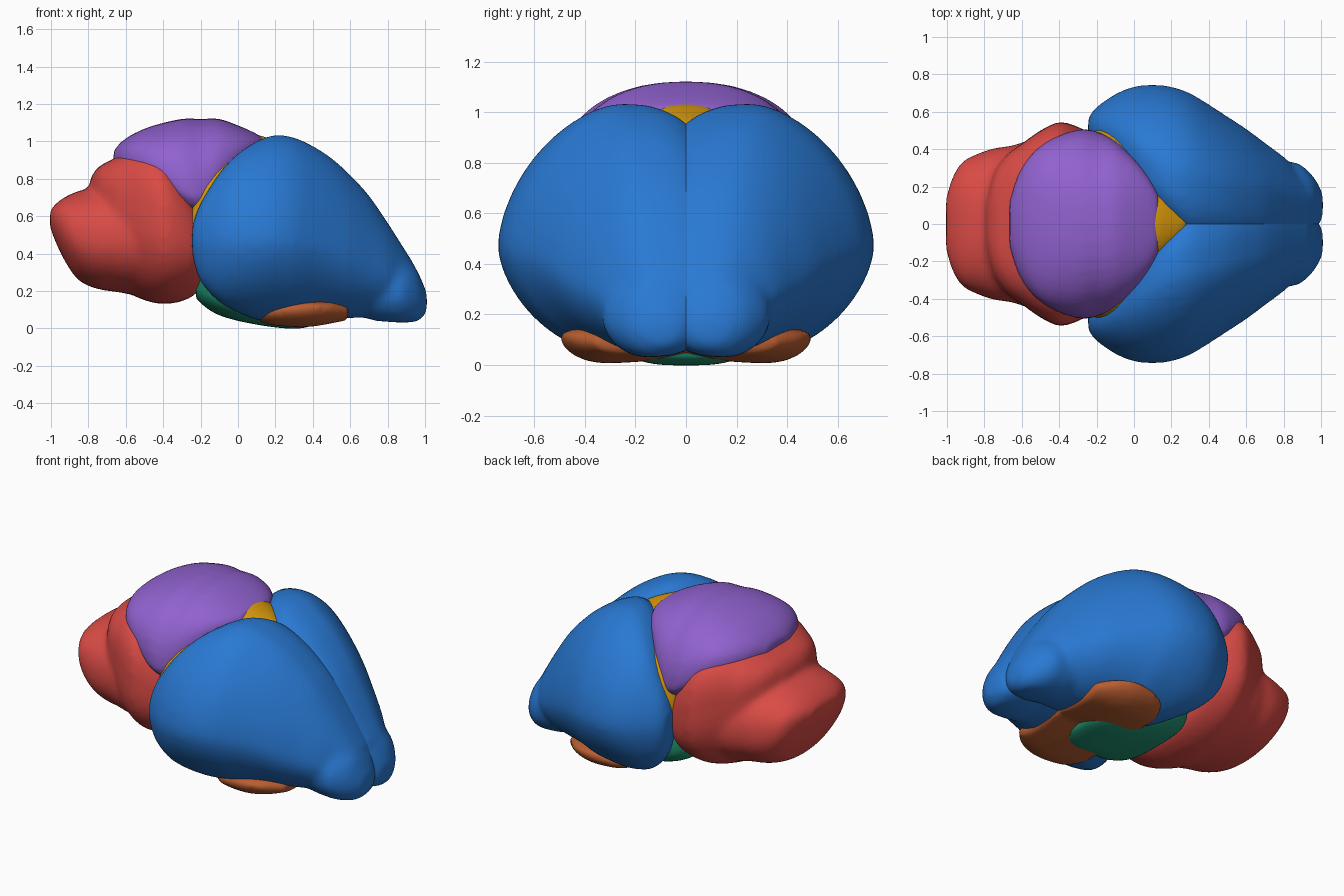
import bpy, bmesh, math
from mathutils import Matrix

cube = bpy.data.objects.get("Cube")
if cube:
    bpy.data.objects.remove(cube, do_unlink=True)

RING = 40
STEPS = 4


def material(name, rgb):
    m = bpy.data.materials.new(name)
    m.use_nodes = True
    m.diffuse_color = (*rgb, 1)
    m.node_tree.nodes["Principled BSDF"].inputs["Base Color"].default_value = (*rgb, 1)
    return m


BLUE = material("blue", (0.022, 0.19, 0.65))
RED = material("red", (0.70, 0.07, 0.06))
PURPLE = material("purple", (0.28, 0.12, 0.62))
YELLOW = material("amber", (0.67, 0.31, 0.003))
GREEN = material("green", (0.014, 0.29, 0.165))
ORANGE = material("rust orange", (0.48, 0.11, 0.03))


def blend(stations):
    """Catmull-Rom interpolation of section stations along the length."""
    out = []
    last = len(stations) - 1
    for i in range(last):
        a, b, c, d = (stations[max(0, min(last, i + k))] for k in (-1, 0, 1, 2))
        for s in range(STEPS):
            t = s / STEPS
            out.append([q + t / 2 * (r - p + t * (2 * p - 5 * q + 4 * r - w
                        + t * (3 * (q - r) + w - p))) for p, q, r, w in zip(a, b, c, d)])
    out.append(list(stations[-1]))
    return out


def loft(bm, stations, n_in, n_out, side=1, n_low=None):
    """Skin rounded sections: x, inner y, peak y, outer y, low z, mid z, high z."""
    rings = []
    for x, y_in, y_peak, y_out, z_low, z_mid, z_high in blend(stations):
        ring = []
        for k in range(RING):
            a = math.tau * k / RING
            c, s = math.cos(a), math.sin(a)
            n = n_out if c > 0 else n_in
            if n_low and s < 0:
                n = n_low
            ry = y_out - y_peak if c > 0 else y_peak - y_in
            rz = z_high - z_mid if s > 0 else z_mid - z_low
            y = y_peak + math.copysign(abs(c) ** (2 / n), c) * ry
            z = z_mid + math.copysign(abs(s) ** (2 / n), s) * rz
            ring.append(bm.verts.new((x, side * y, z)))
        rings.append(ring)
    for r, q in zip(rings, rings[1:]):
        for k in range(RING):
            j = (k + 1) % RING
            bm.faces.new((r[k], r[j], q[j], q[k]))
    bm.faces.new(rings[0])
    bm.faces.new(rings[-1])


def symmetric(rows):
    """Expand x, half width, low z, mid z, high z to full sections."""
    return [(x, -w, 0, w, lo, mid, hi) for x, w, lo, mid, hi in rows]


def organ(name, bm, mat, smooth=6):
    """Fuse the lobes of one part into a single soft skin."""
    bmesh.ops.recalc_face_normals(bm, faces=bm.faces[:])
    me = bpy.data.meshes.new(name)
    bm.to_mesh(me)
    bm.free()
    me.materials.append(mat)
    me.shade_smooth()
    ob = bpy.data.objects.new(name, me)
    bpy.context.collection.objects.link(ob)
    fuse = ob.modifiers.new("fuse", "REMESH")
    fuse.mode = "VOXEL"
    fuse.voxel_size = 0.02
    fuse.use_smooth_shade = True
    soft = ob.modifiers.new("soften", "SMOOTH")
    soft.factor = 0.5
    soft.iterations = smooth
    return ob


# Large paired hemispheres, each with a bulb at the tip
hemisphere = [
    (-.245, .46, .53, .57, .39, .47, .55), (-.2, .40, .52, .625, .25, .47, .67),
    (-.1, .28, .47, .695, .14, .47, .83), (0, .13, .40, .735, .085, .47, .935),
    (.1, .03, .32, .745, .045, .47, 1.0), (.2, -.04, .26, .735, .03, .47, 1.035),
    (.3, -.13, .25, .70, .035, .46, 1.02), (.4, -.14, .23, .64, .05, .44, .975),
    (.5, -.14, .21, .575, .055, .41, .91), (.6, -.14, .19, .51, .055, .37, .82),
    (.7, -.13, .17, .435, .06, .32, .71), (.8, -.12, .15, .36, .07, .28, .565),
    (.87, -.10, .14, .29, .09, .25, .455), (.94, -.06, .12, .225, .13, .22, .345)]
bulb = [
    (.62, .06, .16, .26, .13, .2, .27), (.7, -.03, .16, .325, .05, .2, .33),
    (.8, -.09, .165, .335, .035, .2, .36), (.88, -.09, .16, .325, .03, .19, .365),
    (.95, -.05, .14, .265, .035, .17, .32), (.985, -.01, .12, .215, .055, .15, .25),
    (1.01, .04, .11, .16, .09, .14, .19)]
for label, side in (("front", -1), ("back", 1)):
    bm = bmesh.new()
    loft(bm, hemisphere, 3, 1.68, side)
    loft(bm, bulb, 2.4, 1.9, side)
    organ(label + "_hemisphere", bm, BLUE, 10)

# Rear folded mass: a broad collar lobe and a smaller end lobe
bm = bmesh.new()
loft(bm, symmetric([
    (-.79, .13, .55, .68, .80), (-.75, .27, .40, .68, .86), (-.68, .37, .28, .66, .90),
    (-.6, .43, .20, .62, .94), (-.5, .50, .15, .58, .97), (-.4, .545, .13, .54, .945),
    (-.3, .52, .145, .5, .83), (-.22, .47, .19, .46, .69), (-.18, .38, .28, .45, .57)]),
    3.3, 3.3, n_low=2.2)
loft(bm, symmetric([
    (-1.005, .14, .54, .6, .63), (-.97, .25, .45, .58, .67), (-.92, .33, .35, .54, .705),
    (-.85, .37, .255, .5, .735), (-.75, .405, .21, .48, .755), (-.65, .42, .195, .48, .76),
    (-.55, .45, .18, .48, .75), (-.45, .45, .2, .48, .7)]), 2.4, 2.4, n_low=2.1)
organ("rear_folded_mass", bm, RED, 8)

# Domed cap on top
bm = bmesh.new()
loft(bm, symmetric([
    (-.665, .12, .85, .91, .95), (-.62, .26, .80, .90, 1.0), (-.55, .37, .74, .89, 1.045),
    (-.45, .45, .68, .85, 1.085), (-.3, .505, .6, .75, 1.12), (-.2, .495, .57, .71, 1.12),
    (-.1, .445, .66, .80, 1.12), (0, .35, .76, .91, 1.085), (.08, .25, .83, .96, 1.05),
    (.135, .15, .88, .98, 1.02)]), 2.25, 2.25)
organ("top_cap", bm, PURPLE, 4)

# Inner core, with a ridge that follows the groove around the cap
bm = bmesh.new()
bmesh.ops.create_uvsphere(bm, u_segments=32, v_segments=20, radius=1)
bmesh.ops.scale(bm, vec=(.31, .46, .40), verts=bm.verts)
bmesh.ops.translate(bm, vec=(0, 0, .55), verts=bm.verts)
loft(bm, symmetric([(.0, .2, .8, .92, 1.01), (.1, .2, .8, .92, 1.035),
                    (.2, .14, .8, .92, 1.0), (.28, .05, .86, .92, .96)]), 2, 2)
groove = [(.05, .22, .9), (-.04, .36, .84), (-.11, .42, .77),
          (-.165, .445, .68), (-.2, .44, .56), (-.2, .42, .42)]
for x, y, z in blend(groove):
    for side in (-1, 1):
        bmesh.ops.create_icosphere(bm, subdivisions=2, radius=.065,
                                   matrix=Matrix.Translation((x, side * y, z)))
organ("inner_core", bm, YELLOW, 3)

# Underside stem
bm = bmesh.new()
loft(bm, symmetric([
    (-.225, .20, .16, .23, .30), (-.17, .29, .11, .23, .36), (-.1, .32, .07, .23, .40),
    (0, .32, .04, .2, .40), (.1, .30, .02, .2, .40), (.2, .28, .005, .17, .35),
    (.3, .26, -.002, .14, .3), (.38, .22, .008, .12, .25), (.43, .12, .03, .11, .2)]),
    3, 3)
organ("under_stem", bm, GREEN, 3)

# Underside plate: a low bulge on each side joined across the middle
plate = [
    (.11, -.05, .28, .37, .04, .08, .13), (.18, -.09, .31, .46, .018, .09, .14),
    (.3, -.10, .32, .495, .008, .11, .15), (.4, -.10, .32, .495, .01, .12, .15),
    (.5, -.10, .30, .45, .027, .11, .15), (.59, -.06, .24, .36, .045, .09, .13)]
bm = bmesh.new()
for side in (-1, 1):
    loft(bm, plate, 2, 1.9, side)
organ("under_plate", bm, ORANGE, 3)
